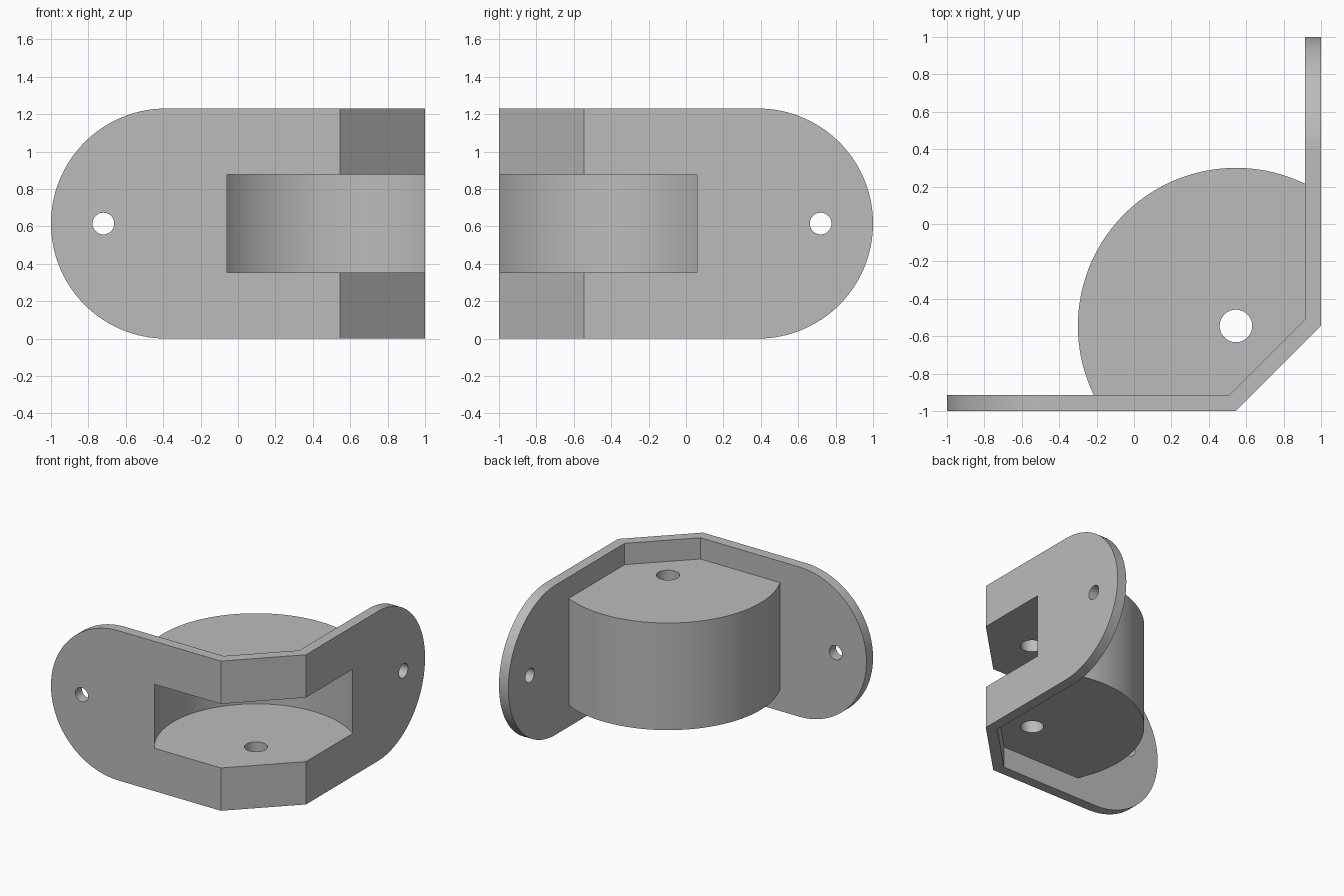
import bpy, bmesh
from math import pi, cos, sin, acos, tan
from mathutils import Matrix, Vector

if "Cube" in bpy.data.objects:
    bpy.data.objects.remove(bpy.data.objects["Cube"], do_unlink=True)

H = 1.23              # bracket height
MID = H / 2
T = 0.085             # plate thickness
C = 0.545             # pivot axis at (C, -C), also where the corner is bevelled
R_OUT, R_IN = 0.845, 0.757

grey = bpy.data.materials.new("plain_grey")
grey.use_nodes = True
grey.diffuse_color = (0.5, 0.5, 0.5, 1)
grey.node_tree.nodes["Principled BSDF"].inputs["Base Color"].default_value = (0.5, 0.5, 0.5, 1)

# Swaps the two wings of the bracket: (x, y) -> (-y, -x)
SWAP = Matrix(((0, -1, 0, 0), (-1, 0, 0, 0), (0, 0, 1, 0), (0, 0, 0, 1)))
# Stands a flat profile up so it faces the front
UPRIGHT = Matrix.Rotation(pi / 2, 4, 'X')


def prism(name, points, low, high, matrix=Matrix()):
    """Extrude a flat outline from low to high, then place it."""
    bm = bmesh.new()
    face = bm.faces.new([bm.verts.new((x, y, low)) for x, y in points])
    out = bmesh.ops.extrude_face_region(bm, geom=[face])
    verts = [v for v in out["geom"] if isinstance(v, bmesh.types.BMVert)]
    bmesh.ops.translate(bm, verts=verts, vec=Vector((0, 0, high - low)))
    bm.transform(matrix)
    bmesh.ops.recalc_face_normals(bm, faces=bm.faces[:])
    mesh = bpy.data.meshes.new(name)
    bm.to_mesh(mesh)
    bm.free()
    mesh.materials.append(grey)
    ob = bpy.data.objects.new(name, mesh)
    bpy.context.scene.collection.objects.link(ob)
    return ob


def arc(cx, cy, r, start, end, n):
    return [(cx + r * cos(start + (end - start) * i / n),
             cy + r * sin(start + (end - start) * i / n)) for i in range(n + 1)]


def circle(cx, cy, r, n):
    return arc(cx, cy, r, 0, 2 * pi, n)[:-1]


def combine(target, other, operation):
    """Apply a boolean and remove the helper."""
    other.hide_render = True
    mod = target.modifiers.new("combine", 'BOOLEAN')
    mod.operation, mod.solver, mod.object = operation, 'EXACT', other
    bpy.context.view_layer.update()
    graph = bpy.context.evaluated_depsgraph_get()
    mesh = bpy.data.meshes.new_from_object(target.evaluated_get(graph))
    target.modifiers.clear()
    target.data = mesh
    bpy.data.objects.remove(other, do_unlink=True)


# Bent mounting plate with a bevelled corner
shift = tan(pi / 8)
inner, corner = 1 - T, C - T * shift
bracket = prism("corner_bracket", [
    (-1, -1), (C, -1), (1, -C), (1, 1),
    (inner, 1), (inner, -corner), (corner, -inner), (-1, -inner)], 0, H)

# Round the free end of each wing
end_profile = arc(MID - 1, MID, MID, pi / 2, 3 * pi / 2, 64)
end_profile += [(2, 0), (2, H)]
for place in (UPRIGHT, SWAP @ UPRIGHT):
    # Slightly taller on the straight sides so only the rounded end trims
    outline = [(x, MID + (z - MID) * 1.00001) for x, z in end_profile]
    combine(bracket, prism("end_trim", outline, -2, 2, place), 'INTERSECT')

# Drum housing, set into the middle of the plate thickness
reach = 1 - T / 2
bevel = C - T / 2 * shift
a = acos((reach - C) / R_OUT)
drum_plan = arc(C, -C, R_OUT, a, 3 * pi / 2 - a, 96)
drum_plan += [(bevel, -reach), (reach, -bevel)]
combine(bracket, prism("drum", drum_plan, 0.175, H - 0.175), 'UNION')

# Round pocket, open at the corner
combine(bracket, prism("pocket", circle(C, -C, R_IN, 128), 0.352, H - 0.352), 'DIFFERENCE')

# Pivot hole through both drum discs
combine(bracket, prism("pivot_hole", circle(C, -C, 0.087, 48), -1, 2), 'DIFFERENCE')

# Screw hole in each wing
for place in (UPRIGHT, SWAP @ UPRIGHT):
    combine(bracket, prism("screw_hole", circle(-0.72, MID, 0.058, 40), 0.7, 1.2, place), 'DIFFERENCE')

# Smooth the curved walls, keep the edges crisp
bpy.ops.object.select_all(action='DESELECT')
bracket.select_set(True)
bpy.context.view_layer.objects.active = bracket
bpy.ops.object.shade_smooth_by_angle(angle=pi / 6)
